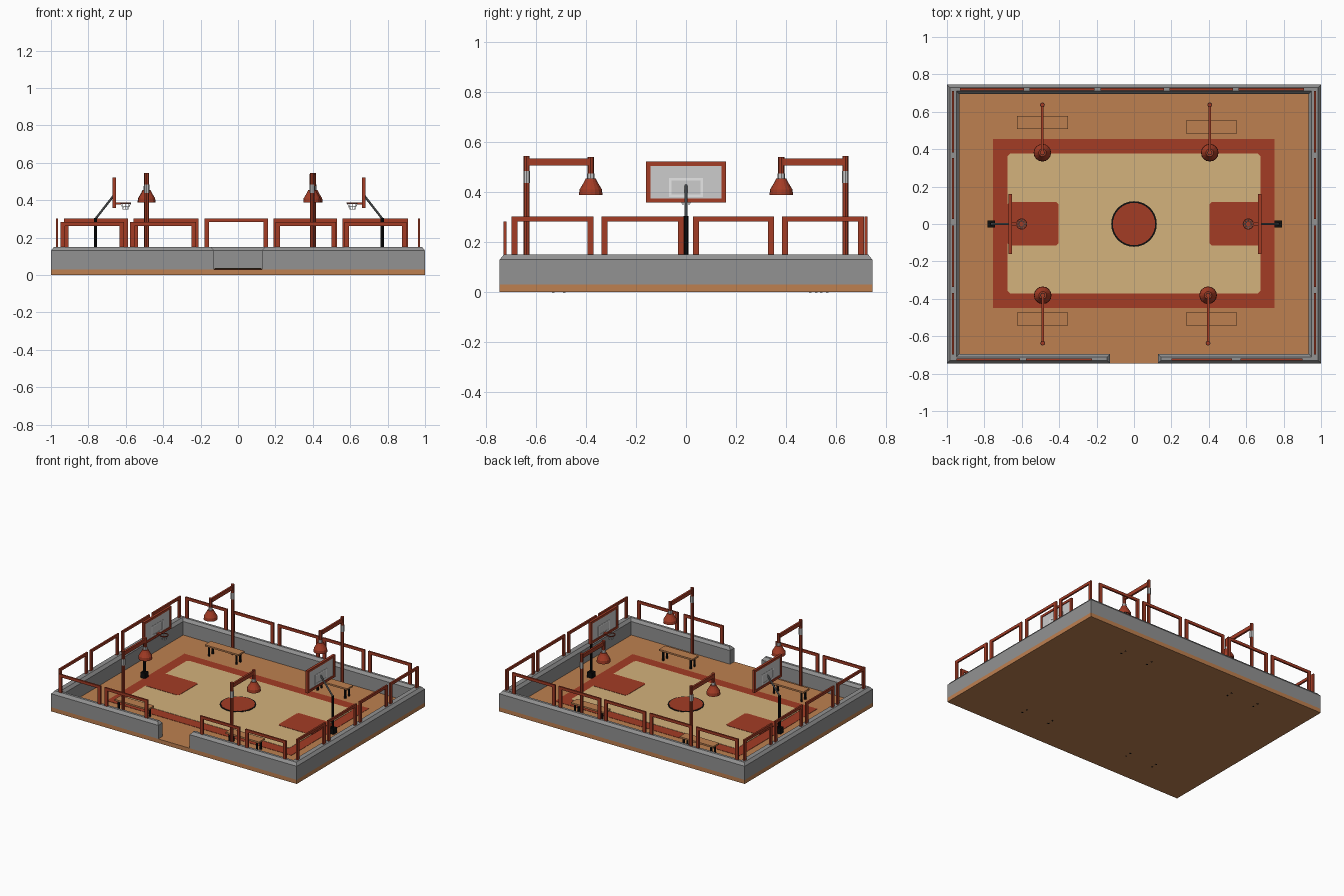
import bpy, bmesh, math
from mathutils import Vector, Matrix

if "Cube" in bpy.data.objects:
    bpy.data.objects.remove(bpy.data.objects["Cube"])


def material(name, r, g, b):
    lin = lambda c: (c / 255 / 12.92) if c < 11 else ((c / 255 + 0.055) / 1.055) ** 2.4
    m = bpy.data.materials.new(name)
    m.diffuse_color = (lin(r), lin(g), lin(b), 1)
    m.use_nodes = True
    m.node_tree.nodes["Principled BSDF"].inputs["Base Color"].default_value = m.diffuse_color
    return m


WOOD = material("floor orange", 190, 128, 80)
RED = material("brick red", 164, 60, 37)
TAN = material("court tan", 212, 178, 124)
GREY = material("wall grey", 146, 146, 146)
BLACK = material("black", 14, 14, 14)
LIGHT = material("light grey", 204, 204, 204)
WHITE = material("white", 236, 236, 236)
STEEL = material("steel grey", 120, 124, 126)


def finish(name, bm, mat):
    bmesh.ops.recalc_face_normals(bm, faces=bm.faces)
    me = bpy.data.meshes.new(name)
    bm.to_mesh(me)
    bm.free()
    me.materials.append(mat)
    ob = bpy.data.objects.new(name, me)
    bpy.context.collection.objects.link(ob)
    return ob


def boxes(name, mat, *extents):
    """One object from boxes given as x0, x1, y0, y1, z0, z1."""
    bm = bmesh.new()
    for x0, x1, y0, y1, z0, z1 in extents:
        m = Matrix.Translation(((x0 + x1) / 2, (y0 + y1) / 2, (z0 + z1) / 2))
        m = m @ Matrix.Diagonal((abs(x1 - x0), abs(y1 - y0), abs(z1 - z0), 1))
        bmesh.ops.create_cube(bm, size=1, matrix=m)
    return finish(name, bm, mat)


def prism(name, mat, outline, z0, z1, chamfer=None):
    """Extruded outline with an optional (inset, rise) chamfer on top."""
    bm = bmesh.new()
    f = bm.faces.new([bm.verts.new((x, y, z0)) for x, y in outline])
    ret = bmesh.ops.extrude_face_region(bm, geom=[f], use_keep_orig=True)["geom"]
    for v in ret:
        if isinstance(v, bmesh.types.BMVert):
            v.co.z = z1
    bmesh.ops.recalc_face_normals(bm, faces=bm.faces)
    if chamfer:
        top = [q for q in bm.faces if q.normal.z > 0.9]
        bmesh.ops.inset_region(bm, faces=top, thickness=chamfer[0], depth=0, use_even_offset=True)
        for q in top:
            for v in q.verts:
                v.co.z += chamfer[1]
    return finish(name, bm, mat)


def rod(name, mat, a, b, r, sides=8):
    a, b = Vector(a), Vector(b)
    d = b - a
    m = Matrix.Translation((a + b) / 2) @ d.to_track_quat("Z", "Y").to_matrix().to_4x4()
    bm = bmesh.new()
    bmesh.ops.create_cone(bm, cap_ends=True, segments=sides, radius1=r, radius2=r, depth=d.length, matrix=m)
    return finish(name, bm, mat)


def lathe(name, mat, profile, x, y, sides, closed=False):
    """Spin (radius, z) points about a vertical axis."""
    bm = bmesh.new()
    rings = [[bm.verts.new((x + r * math.cos(2 * math.pi * i / sides),
                            y + r * math.sin(2 * math.pi * i / sides), z)) for i in range(sides)]
             for r, z in profile]
    pairs = list(zip(rings, rings[1:])) + ([(rings[-1], rings[0])] if closed else [])
    for lo, hi in pairs:
        for i in range(sides):
            j = (i + 1) % sides
            bm.faces.new((lo[i], lo[j], hi[j], hi[i]))
    return finish(name, bm, mat)


def rect(x0, x1, y0, y1, c):
    return [(x0 + c, y0), (x1 - c, y0), (x1, y0 + c), (x1, y1 - c),
            (x1 - c, y1), (x0 + c, y1), (x0, y1 - c), (x0, y0 + c)]


F = 0.03  # floor level

# Floor slab and painted court plates
boxes("floor", WOOD, (-1, 1, -0.745, 0.745, 0, F))
boxes("court_border", RED, (-0.755, 0.75, -0.45, 0.455, F, F + 0.002))
prism("court_field", TAN, rect(-0.675, 0.675, -0.372, 0.378, 0.015), F, F + 0.004)
for side, x0, x1 in (("left", -0.677, -0.405), ("right", 0.405, 0.677)):
    prism(side + "_key", RED, rect(x0, x1, -0.115, 0.118, 0.012), F, F + 0.006)
rod("centre_ring", BLACK, (0, 0, F), (0, 0, F + 0.006), 0.122, 32)
rod("centre_circle", RED, (0, 0, F), (0, 0, F + 0.008), 0.113, 32)

# Perimeter wall with an entrance gap at the front
prism("perimeter_wall", GREY,
      [(0.128, -0.745), (1, -0.745), (1, 0.745), (-1, 0.745), (-1, -0.745), (-0.128, -0.745),
       (-0.128, -0.695), (-0.933, -0.695), (-0.933, 0.695), (0.933, 0.695), (0.933, -0.695), (0.128, -0.695)],
      F, 0.13, (0.016, 0.02))


# Railings: upside-down U frames along each wall
def railing(name, along_x, a, b, c, top):
    w, d = 0.024, 0.006
    spans = [(a, a + w, 0.14, top), (b - w, b, 0.14, top), (a + w, b - w, top - 0.02, top)]
    if along_x:
        boxes(name, RED, *[(p, q, c - d, c + d, z0, z1) for p, q, z0, z1 in spans])
    else:
        boxes(name, RED, *[(c - d, c + d, p, q, z0, z1) for p, q, z0, z1 in spans])


for a, b in ((-0.93, -0.588), (-0.558, -0.212), (-0.18, 0.16), (0.19, 0.53), (0.56, 0.908)):
    railing("back_railing", True, a, b, 0.72, 0.303)
for a, b in ((-0.95, -0.61), (-0.578, -0.225), (0.2, 0.525), (0.57, 0.9)):
    railing("front_railing", True, a, b, -0.724, 0.283)
for a, b in ((-0.698, -0.37), (-0.337, -0.008), (0.028, 0.352), (0.383, 0.712)):
    for c in (-0.968, 0.968):
        railing("side_railing", False, a, b, c, 0.303)

# Lamp posts with overhanging shades
for x, s in ((-0.49, 1), (0.405, 1), (-0.488, -1), (0.396, -1)):
    py, ly = s * 0.637, s * 0.381
    rod("lamp_post", RED, (x, py, F), (x, py, 0.545), 0.012)
    rod("lamp_post_collar", LIGHT, (x, py, 0.437), (x, py, 0.484), 0.0135)
    boxes("lamp_arm", RED, (x - 0.007, x + 0.007, min(py, ly), max(py, ly), 0.507, 0.535))
    rod("lamp_hanger", RED, (x, ly, 0.45), (x, ly, 0.54), 0.0125)
    rod("lamp_collar", LIGHT, (x, ly, 0.448), (x, ly, 0.475), 0.0145)
    lathe("lamp_shade", RED, [(0.0, 0.455), (0.02, 0.455), (0.027, 0.44), (0.045, 0.41),
                              (0.047, 0.388), (0.04, 0.388), (0.02, 0.43), (0.0, 0.435)], x, ly, 16)
    lathe("lamp_bulb", LIGHT, [(0.0, 0.395), (0.014, 0.402), (0.016, 0.415), (0.01, 0.434)], x, ly, 10)

# Benches
for x, y in ((-0.489, 0.543), (0.414, 0.518), (-0.489, -0.508), (0.414, -0.508)):
    boxes("bench_seat", WOOD, (x - 0.137, x + 0.137, y - 0.035, y + 0.035, 0.1, 0.112))
    boxes("bench_legs", BLACK, *[(x + i - 0.006, x + i + 0.006, y + j - 0.005, y + j + 0.005, -0.001, 0.1)
                                 for i in (-0.112, 0.112) for j in (-0.022, 0.022)])

# Hoops at both ends
for side, s in (("left", -1), ("right", 1)):
    X = lambda v: s * v + 0.005
    px, bx, rx = X(0.767), X(0.667), X(0.606)
    boxes(side + "_pole_base", BLACK, (px - 0.02, px + 0.02, -0.02, 0.02, F, F + 0.04))
    rod(side + "_pole", BLACK, (px, 0, F), (px, 0, 0.305), 0.009)
    rod(side + "_pole_arm", STEEL, (px, 0, 0.3), (bx, 0, 0.428), 0.006)
    # Backboard frame, panel and target outline
    a, b = bx - 0.009, bx + 0.009
    boxes(side + "_board_frame", RED,
          (a, b, -0.16, 0.16, 0.505, 0.522), (a, b, -0.16, 0.16, 0.358, 0.375),
          (a, b, -0.16, -0.142, 0.375, 0.505), (a, b, 0.142, 0.16, 0.375, 0.505))
    boxes(side + "_board_panel", LIGHT, (bx - 0.004, bx + 0.004, -0.142, 0.142, 0.375, 0.505))
    c, d = bx - 0.006, bx + 0.006
    boxes(side + "_board_target", WHITE,
          (c, d, -0.068, 0.068, 0.446, 0.456), (c, d, -0.068, 0.068, 0.38, 0.39),
          (c, d, -0.068, -0.058, 0.39, 0.446), (c, d, 0.058, 0.068, 0.39, 0.446))
    # Rim, bracket and net
    boxes(side + "_rim_bracket", RED, (min(bx, bx - s * 0.036), max(bx, bx - s * 0.036),
                                       -0.01, 0.01, 0.378, 0.388))
    lathe(side + "_rim", RED, [(0.026, 0.381), (0.03, 0.381), (0.03, 0.387), (0.026, 0.387)],
          rx, 0, 16, closed=True)
    net = lathe(side + "_net", WHITE, [(0.014, 0.35), (0.019, 0.366), (0.027, 0.382)], rx, 0, 8)
    wire = net.modifiers.new("net strands", "WIREFRAME")
    wire.thickness = 0.003
